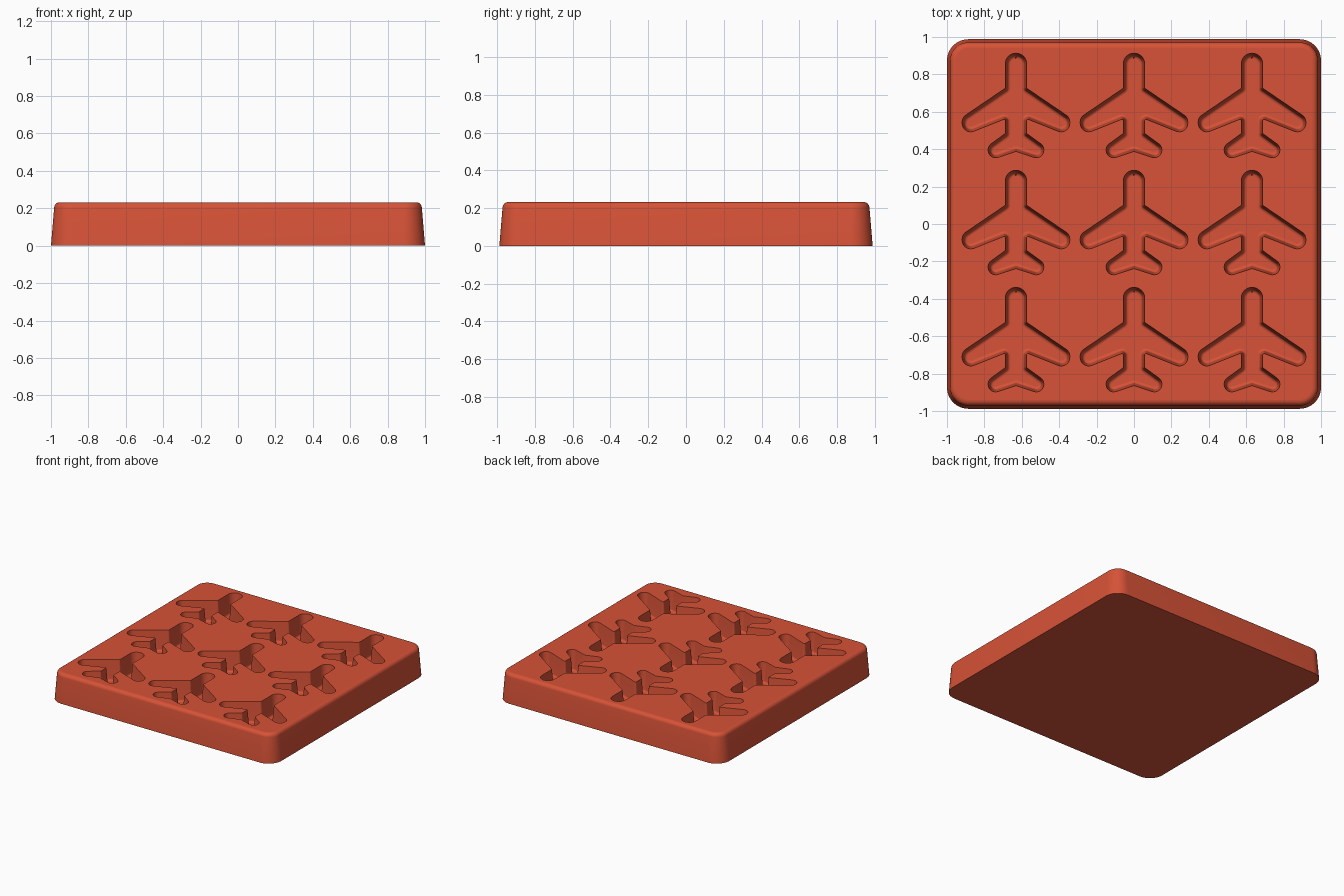
import bpy
import bmesh
import math
from mathutils import Vector

if "Cube" in bpy.data.objects:
    bpy.data.objects.remove(bpy.data.objects["Cube"], do_unlink=True)

HEIGHT = 0.232
FLOOR = 0.07
DRAFT = 0.085

terracotta = bpy.data.materials.new("terracotta red")
terracotta.use_nodes = True
colour = (0.68, 0.085, 0.038, 1)
terracotta.diffuse_color = colour
bsdf = terracotta.node_tree.nodes["Principled BSDF"]
bsdf.inputs["Base Color"].default_value = colour
bsdf.inputs["Roughness"].default_value = 0.6


def round_corners(corners, steps):
    """Replace each (x, y, radius) corner by a tangent arc."""
    out = []
    n = len(corners)
    for i, (x, y, r) in enumerate(corners):
        p = Vector((x, y))
        if r == 0:
            out.append(p)
            continue
        a = (Vector(corners[i - 1][:2]) - p).normalized()
        b = (Vector(corners[(i + 1) % n][:2]) - p).normalized()
        half_angle = math.acos(a.dot(b)) / 2
        centre = p + (a + b).normalized() * (r / math.sin(half_angle))
        start = p + a * (r / math.tan(half_angle)) - centre
        end = p + b * (r / math.tan(half_angle)) - centre
        sweep = math.atan2(start.x * end.y - start.y * end.x, start.dot(end))
        for k in range(steps + 1):
            t = sweep * k / steps
            c, s = math.cos(t), math.sin(t)
            out.append(centre + Vector((start.x * c - start.y * s,
                                        start.x * s + start.y * c)))
    return out


def inset(points, d):
    """Move a clockwise outline inward by d, with mitred corners."""
    out = []
    n = len(points)
    for i, p in enumerate(points):
        e1 = (p - points[i - 1]).normalized()
        e2 = (points[(i + 1) % n] - p).normalized()
        n1, n2 = Vector((e1.y, -e1.x)), Vector((e2.y, -e2.x))
        out.append(p + (n1 + n2) * (d / (1 + n1.dot(n2))))
    return out


def loft(bm, outline, layers, origin=(0, 0)):
    """Skin the outline through (z, inset) layers, cap the bottom and
    return the edges of the open top ring."""
    rings = [[bm.verts.new((p.x + origin[0], p.y + origin[1], z))
              for p in inset(outline, d)] for z, d in layers]
    n = len(outline)
    for low, high in zip(rings, rings[1:]):
        for i in range(n):
            j = (i + 1) % n
            face = bm.faces.new((low[i], low[j], high[j], high[i]))
            face.smooth = True
    bm.faces.new(rings[0])
    top = rings[-1]
    return [bm.edges.get((top[i - 1], top[i])) for i in range(n)]


bm = bmesh.new()

# Tray block: drafted sides and a rounded top rim
W, D, R = 1.0, 0.988, 0.115
block = round_corners([(-W, -D, R), (-W, D, R), (W, D, R), (W, -D, R)], 12)
rim = 0.03
layers = [(0, 0)]
for k in range(7):
    a = math.radians(5 + 85 * k / 6)
    layers.append((HEIGHT - rim + rim * math.sin(a),
                   0.017 + rim * (1 - math.cos(a))))
top_edges = loft(bm, block, layers)

# Aeroplane outline: right half, then mirrored
half = [(0.057, 0.287, 0.056), (0.057, 0.1, 0.008),
        (0.288, -0.057, 0.046), (0.288, -0.155, 0.046),
        (0.057, -0.063, 0.008), (0.057, -0.142, 0.008),
        (0.149, -0.209, 0.04), (0.149, -0.287, 0.04)]
corners = half + [(0, -0.238, 0)] + [(-x, y, r) for x, y, r in reversed(half)]
plane = round_corners(corners, 8)

# Nine pockets: drafted walls with a rounded foot
foot = 0.016
wall = DRAFT * (HEIGHT - FLOOR - foot)
layers = []
for k in range(6):
    a = math.pi / 2 * (1 - k / 5)
    layers.append((FLOOR + foot * (1 - math.sin(a)),
                   wall + foot * (1 - math.cos(a))))
layers.append((HEIGHT, 0))
for row in (-1, 0, 1):
    for column in (-1, 0, 1):
        top_edges += loft(bm, plane, layers, (column * 0.631, row * 0.626))

# Flat top surface around the pocket openings
bmesh.ops.triangle_fill(bm, edges=top_edges, use_beauty=True,
                        normal=(0, 0, 1))
bmesh.ops.recalc_face_normals(bm, faces=bm.faces[:])

mesh = bpy.data.meshes.new("tray")
bm.to_mesh(mesh)
bm.free()
mesh.materials.append(terracotta)
tray = bpy.data.objects.new("tray", mesh)
bpy.context.scene.collection.objects.link(tray)
